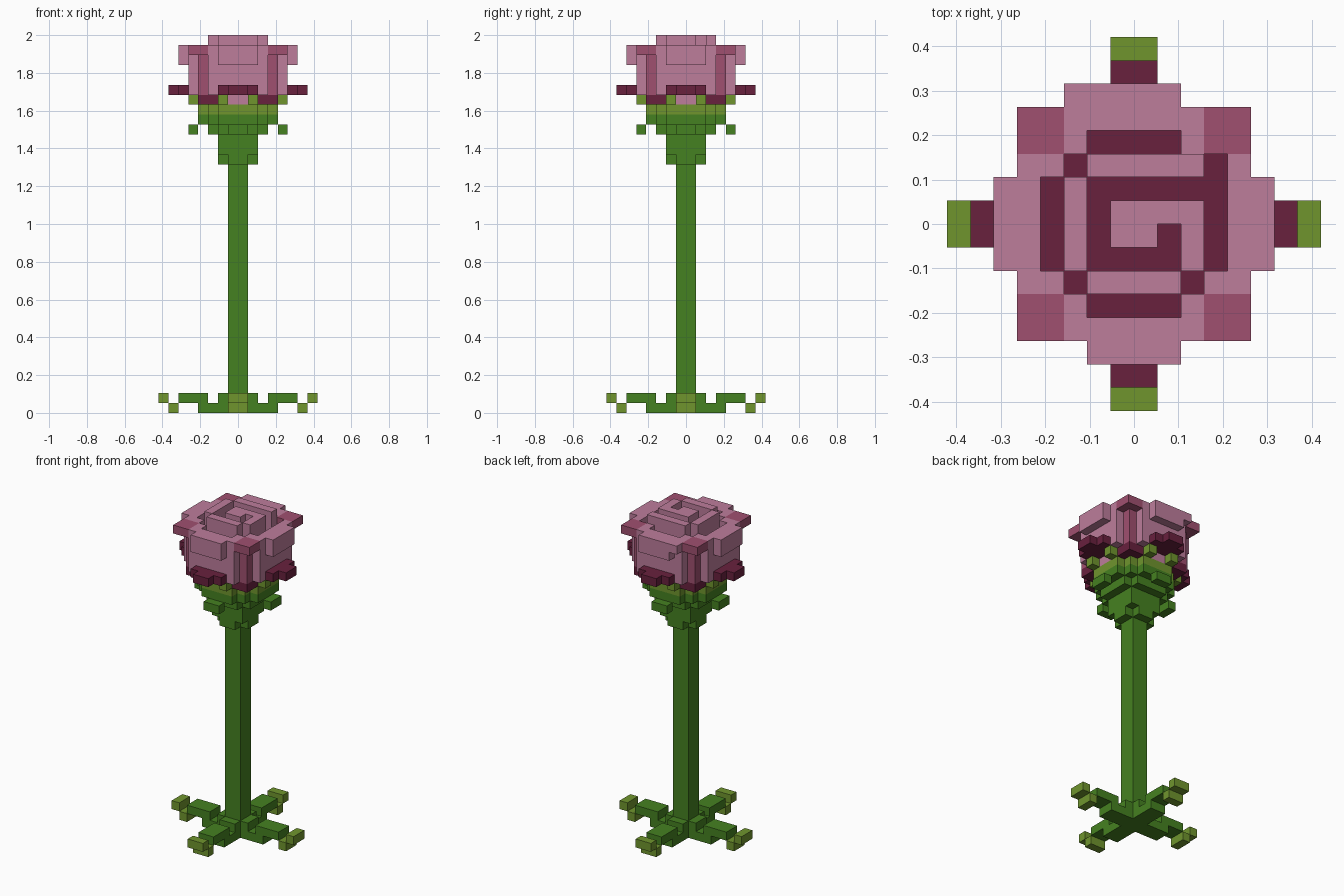
import bpy, bmesh
from itertools import product

U = 1 / 19  # size of one block

cube = bpy.data.objects.get("Cube")
if cube:
    bpy.data.objects.remove(cube)


def material(name, rgb):
    m = bpy.data.materials.new(name)
    m.use_nodes = True
    m.diffuse_color = (*rgb, 1)
    m.node_tree.nodes["Principled BSDF"].inputs["Base Color"].default_value = (*rgb, 1)
    return m


GREEN = material("leaf green", (0.06, 0.22, 0.015))
OLIVE = material("olive green", (0.16, 0.30, 0.027))
PINK = material("light pink", (0.51, 0.205, 0.33))
ROSE = material("rose pink", (0.35, 0.08, 0.16))
DARK = material("dark maroon", (0.14, 0.015, 0.048))


def box(x0, x1, y0, y1, z0, z1):
    """Block cells filling a box."""
    return set(product(range(x0, x1), range(y0, y1), range(z0, z1)))


def around(cells):
    """Repeat cells four times around the z axis."""
    result = set()
    for _ in range(4):
        result |= cells
        cells = {(-y - 1, x, z) for x, y, z in cells}
    return result


def cross(length, half, z0, z1):
    return around(box(0, length, -half, half, z0, z1))


def mirror_y(cells):
    return cells | {(x, -y - 1, z) for x, y, z in cells}


def build(name, mat, cells):
    """Skin a set of block cells with its outer faces only."""
    bm = bmesh.new()
    for c in cells:
        for axis, side in product(range(3), (0, 1)):
            n = list(c)
            n[axis] += 2 * side - 1
            if tuple(n) in cells:
                continue
            a, b = (axis + 1) % 3, (axis + 2) % 3
            corners = []
            for i, j in ((0, 0), (1, 0), (1, 1), (0, 1)):
                p = list(c)
                p[axis] += side
                p[a] += i
                p[b] += j
                corners.append(bm.verts.new([v * U for v in p]))
            bm.faces.new(corners if side else corners[::-1])
    bmesh.ops.remove_doubles(bm, verts=bm.verts, dist=U / 100)
    bmesh.ops.dissolve_limit(bm, angle_limit=0.01, verts=bm.verts, edges=bm.edges)
    mesh = bpy.data.meshes.new(name)
    bm.to_mesh(mesh)
    bm.free()
    mesh.materials.append(mat)
    obj = bpy.data.objects.new(name, mesh)
    bpy.context.collection.objects.link(obj)


# Stem and ground leaves
build("stem", GREEN, box(-1, 1, -1, 1, 0, 25))
build("ground_leaves", GREEN, around(
    box(1, 2, -1, 1, 0, 2) | box(2, 4, -1, 1, 0, 1) | box(3, 6, -1, 1, 1, 2)))
build("ground_leaf_tips", OLIVE, around(
    box(6, 7, -1, 1, 0, 1) | box(7, 8, -1, 1, 1, 2)))

# Flower cup under the bloom
build("cup", GREEN, cross(2, 1, 25, 26) | box(-2, 2, -2, 2, 26, 28)
      | cross(3, 2, 28, 29) | cross(4, 2, 29, 30) | box(-3, 3, -3, 3, 29, 30))
build("cup_barbs", GREEN, around(box(4, 5, -1, 1, 28, 29)))
build("cup_rim", OLIVE, cross(4, 2, 30, 31) | box(-3, 3, -3, 3, 30, 31))
build("sepals", OLIVE, around(mirror_y(box(3, 5, 1, 2, 31, 32))))

# Flower base
build("petal_roots", PINK, cross(4, 1, 31, 32))
build("corner_roots", DARK, around(box(2, 4, 2, 4, 31, 32)))
build("outer_petals", DARK, (cross(7, 1, 32, 33) | cross(6, 2, 32, 33)
      | box(-4, 4, -4, 4, 32, 33)) - around(box(3, 4, 3, 4, 32, 33)))

# Main petals with flared lips
walls = around(box(4, 5, -2, 2, 33, 37) | box(5, 6, -2, 2, 35, 37)
               | mirror_y(box(4, 5, 2, 3, 32, 37) | box(3, 4, 2, 3, 33, 37)))
walls -= box(3, 4, 2, 3, 33, 37)
walls |= box(-3, -2, 5, 6, 36, 37)
build("main_petals", PINK, walls)
build("corner_petals", ROSE, around(
    box(3, 4, 3, 4, 32, 36) | box(3, 5, 3, 5, 36, 37)))

# Inner petals winding into a spiral
build("spiral_petals", PINK, box(-2, 3, 2, 3, 33, 38) | box(-3, -2, -2, 2, 33, 38)
      | box(-2, 2, -3, -2, 33, 38) | box(2, 3, -2, 1, 33, 38)
      | box(-1, 2, 0, 1, 33, 38) | box(-1, 1, -1, 0, 33, 38))
